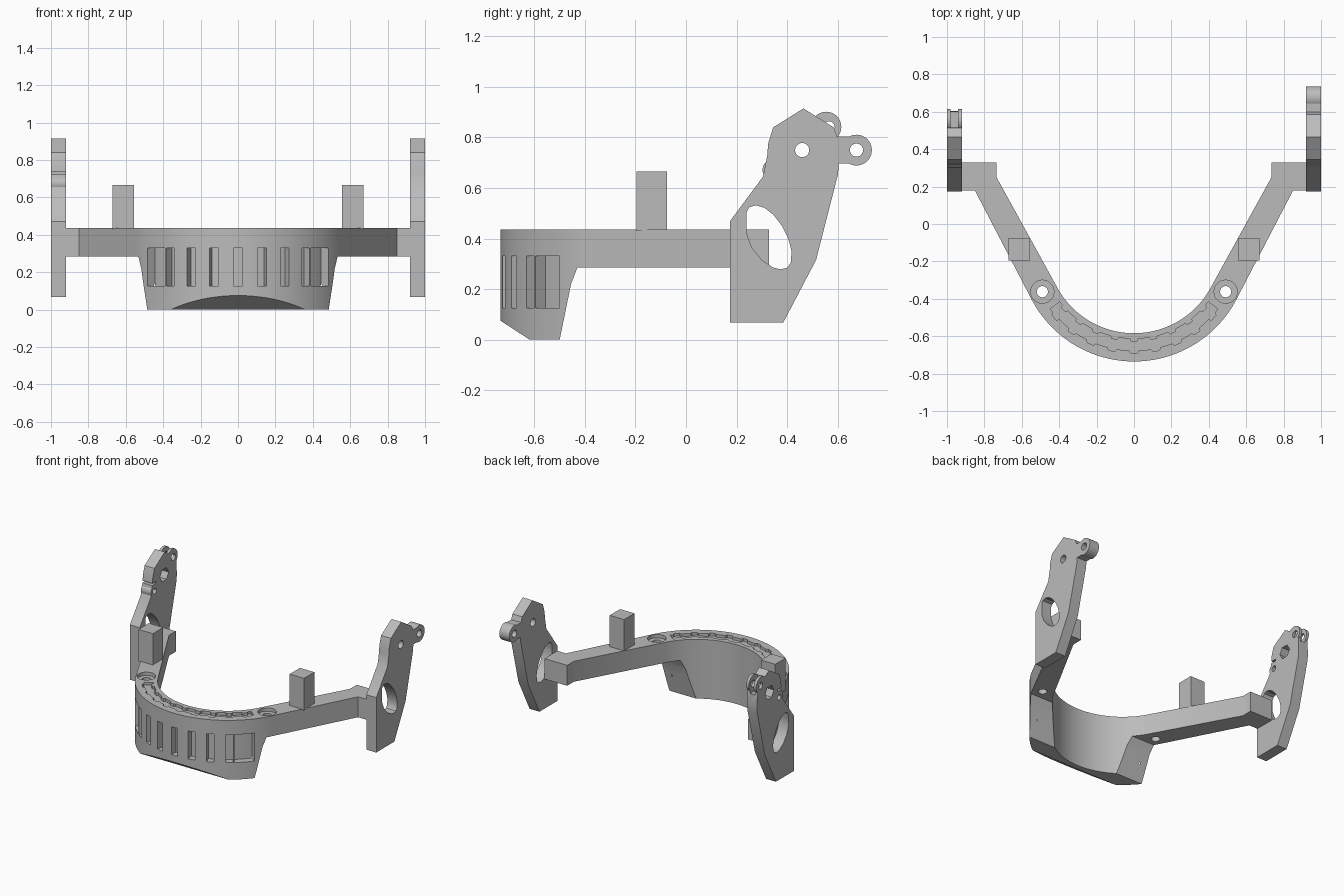
import bpy, bmesh, math
from mathutils import Vector

if "Cube" in bpy.data.objects:
    bpy.data.objects.remove(bpy.data.objects["Cube"])

grey = bpy.data.materials.new("plain grey")
grey.diffuse_color = (0.5, 0.5, 0.5, 1)
grey.use_nodes = True
grey.node_tree.nodes["Principled BSDF"].inputs["Base Color"].default_value = grey.diffuse_color


def prism(name, pts, axis, lo, hi):
    """Extrude a 2D outline along x (outline in y,z) or z (outline in x,y)."""
    put = (lambda p, h: (h, p[0], p[1])) if axis == "x" else (lambda p, h: (p[0], p[1], h))
    bm = bmesh.new()
    face = bm.faces.new([bm.verts.new(put(p, lo)) for p in pts])
    ext = bmesh.ops.extrude_face_region(bm, geom=[face])["geom"]
    shift = Vector(put((0, 0), hi - lo))
    bmesh.ops.translate(bm, vec=shift, verts=[v for v in ext if isinstance(v, bmesh.types.BMVert)])
    bmesh.ops.recalc_face_normals(bm, faces=bm.faces[:])
    mesh = bpy.data.meshes.new(name)
    bm.to_mesh(mesh)
    bm.free()
    mesh.materials.append(grey)
    ob = bpy.data.objects.new(name, mesh)
    bpy.context.collection.objects.link(ob)
    return ob


def activate(ob):
    bpy.ops.object.select_all(action="DESELECT")
    ob.select_set(True)
    bpy.context.view_layer.objects.active = ob


def boolean(ob, other, op="DIFFERENCE"):
    activate(ob)
    mod = ob.modifiers.new("bool", "BOOLEAN")
    mod.operation, mod.object, mod.solver = op, other, "EXACT"
    bpy.ops.object.modifier_apply(modifier=mod.name)
    bpy.data.objects.remove(other)


def circle(u, v, r, n=28):
    return [(u + r * math.cos(2 * math.pi * i / n), v + r * math.sin(2 * math.pi * i / n)) for i in range(n)]


def polar(r, deg):
    """Point on the front bow, angle measured from straight ahead."""
    t = math.radians(deg)
    return (r * math.sin(t), -0.117 - r * math.cos(t))


def arc(r, a, b, n=56):
    return [polar(r, a + (b - a) * i / n) for i in range(n + 1)]


# Frame: front bow, two straight arms and end pads in one outline
R_OUT, R_IN, END = 0.618, 0.467, 62.6
pad = [(0.85, 0.178), (0.92, 0.178), (0.92, 0.328), (0.735, 0.328), (0.735, 0.25)]
outline = arc(R_OUT, -END, END) + pad + arc(R_IN, END, -END) + [(-x, y) for x, y in reversed(pad)]
frame = prism("frame", outline, "z", 0, 0.435)

# Free the arms underneath, leaving the skirt, and bevel its front lower edge
under = [(-0.43, 0.285), (1, 0.285), (1, -0.1), (-0.52, -0.1), (-0.5, 0), (-0.455, 0.22)]
boolean(frame, prism("cut", under, "x", -1.2, 1.2))
boolean(frame, prism("cut", [(-0.9, 0.183), (-0.467, -0.1), (-0.9, -0.1)], "x", -1.2, 1.2))

# Radial vent slots and the wider corner windows
for a in range(-36, 37, 12):
    h = 2.3
    boolean(frame, prism("cut", arc(0.568, a - h, a + h, 2) + arc(0.7, a + h, a - h, 2), "z", 0.125, 0.33))
for s in (-1, 1):
    a, b = s * 39.2, s * 51.5
    boolean(frame, prism("cut", arc(0.568, a, b, 6) + arc(0.7, b, a, 6), "z", 0.125, 0.33))

# Shallow toothed groove along the top of the bow
outer, inner = [], []
for k in range(-4, 5):
    for da, tooth in ((-5, 0), (-2.6, 0), (-1.8, 1), (1.8, 1), (2.6, 0), (5, 0)):
        outer.append(polar(0.56 + 0.014 * tooth, k * 12 + da))
        inner.append(polar(0.497 + 0.014 * tooth, k * 12 + da))
boolean(frame, prism("cut", outer + inner[::-1], "z", 0.415, 0.5))

# Counterbored screw holes at both ends of the bow
for s in (-1, 1):
    boolean(frame, prism("cut", circle(s * 0.49, -0.362, 0.062), "z", 0.41, 0.5))
    boolean(frame, prism("cut", circle(s * 0.49, -0.362, 0.03), "z", 0.2, 0.5))

# Square posts on the arms
posts = []
for s, side in ((-1, "left"), (1, "right")):
    xs = sorted((s * 0.555, s * 0.672))
    posts.append(prism(side + "_post", [(xs[0], -0.195), (xs[1], -0.195), (xs[1], -0.075), (xs[0], -0.075)],
                       "z", 0.43, 0.665))

# Side plates: shared outline with a slanted oval opening
plate = [(0.175, 0.067), (0.385, 0.067), (0.515, 0.315), (0.602, 0.655), (0.605, 0.7), (0.6, 0.8),
         (0.585, 0.84), (0.465, 0.915), (0.345, 0.84), (0.325, 0.775), (0.322, 0.73), (0.305, 0.645),
         (0.175, 0.47)]
oval = [(0.24, 0.42), (0.24, 0.505), (0.25, 0.523), (0.275, 0.532), (0.31, 0.522), (0.345, 0.495),
        (0.38, 0.45), (0.405, 0.4), (0.418, 0.35), (0.415, 0.305), (0.402, 0.285), (0.375, 0.278),
        (0.345, 0.285), (0.3, 0.315), (0.26, 0.365)]


def box_yz(y0, y1, z0, z1):
    return [(y0, z0), (y1, z0), (y1, z1), (y0, z1)]


# Right plate with a rear hinge ear
right = prism("right_plate", plate, "x", 0.92, 1)
boolean(right, prism("ear", box_yz(0.55, 0.675, 0.697, 0.803), "x", 0.92, 1), "UNION")
boolean(right, prism("ear", circle(0.675, 0.75, 0.061), "x", 0.92, 1), "UNION")
for hole in (oval, circle(0.46, 0.75, 0.028), circle(0.675, 0.75, 0.026)):
    boolean(right, prism("cut", hole, "x", 0.8, 1.1))

# Left plate with a forked upper ear, a small front ear and a hexagonal hole
left = prism("left_plate", plate, "x", -1, -0.92)
boolean(left, prism("ear", circle(0.555, 0.842, 0.06), "x", -1, -0.92), "UNION")
boolean(left, prism("ear", circle(0.345, 0.672, 0.042), "x", -1, -0.92), "UNION")
for hole in (oval, circle(0.46, 0.75, 0.05, 6), circle(0.565, 0.84, 0.024), circle(0.348, 0.672, 0.02),
             box_yz(0.28, 0.365, 0.722, 0.737)):
    boolean(left, prism("cut", hole, "x", -1.1, -0.8))
boolean(left, prism("cut", box_yz(0.515, 0.7, 0.78, 1), "x", -0.98, -0.94))

# Smooth the curved walls, keep edges crisp
for ob in [frame, left, right] + posts:
    activate(ob)
    bpy.ops.object.shade_smooth_by_angle(angle=math.radians(30))
